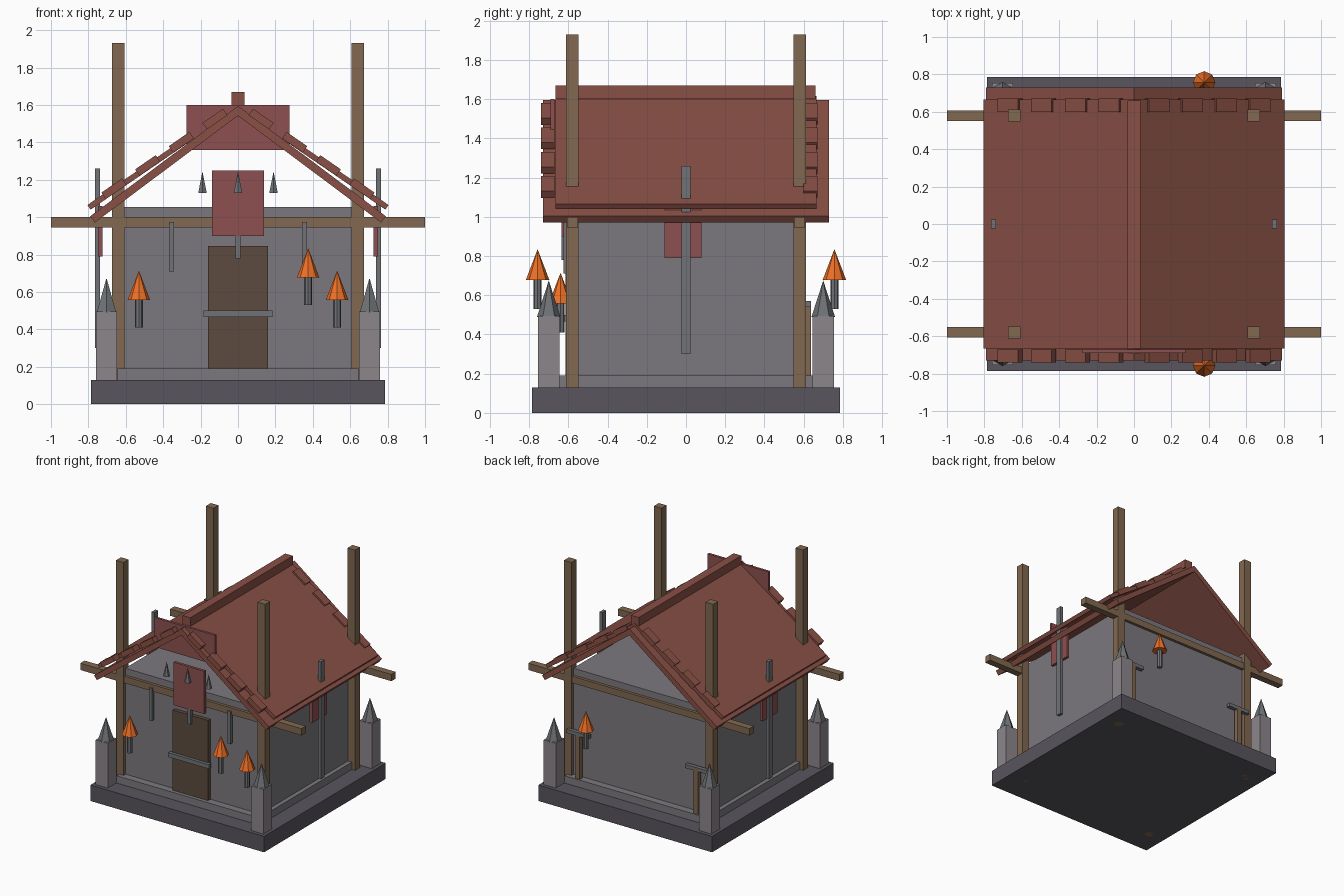
import bpy, math

if "Cube" in bpy.data.objects:
    bpy.data.objects.remove(bpy.data.objects["Cube"])

def mat(name, rgb):
    m = bpy.data.materials.new(name)
    m.diffuse_color = (*rgb, 1)
    m.use_nodes = True
    m.node_tree.nodes["Principled BSDF"].inputs["Base Color"].default_value = m.diffuse_color
    return m

STONE = mat("wall_stone", (0.20, 0.19, 0.21))
DARK = mat("base_stone", (0.10, 0.09, 0.11))
PALE = mat("pale_stone", (0.26, 0.24, 0.26))
WOOD = mat("timber", (0.22, 0.14, 0.08))
DOOR = mat("door_wood", (0.11, 0.07, 0.05))
TILE = mat("roof_red", (0.25, 0.08, 0.06))
CLOTH = mat("banner_red", (0.27, 0.08, 0.08))
IRON = mat("iron", (0.16, 0.17, 0.18))
FLAME = mat("flame", (0.85, 0.16, 0.02))

def box(name, x, y, z, m):
    """Box from (min, max) ranges."""
    bpy.ops.mesh.primitive_cube_add(size=1, location=[(a + b) / 2 for a, b in (x, y, z)])
    o = bpy.context.object
    o.name = name
    o.scale = [b - a for a, b in (x, y, z)]
    o.data.materials.append(m)
    return o

def cone(name, x, y, z0, z1, r0, r1, n, m):
    bpy.ops.mesh.primitive_cone_add(vertices=n, radius1=r0, radius2=r1, depth=z1 - z0,
                                    location=(x, y, (z0 + z1) / 2))
    o = bpy.context.object
    o.name = name
    o.data.materials.append(m)
    return o

def slab(name, p, q, t, y, m):
    """Sloping board: top edge runs p to q in the xz plane, t thick, y range."""
    dx, dz = q[0] - p[0], q[1] - p[1]
    ln = math.hypot(dx, dz)
    nx, nz = -dz / ln, dx / ln
    if nz < 0:
        nx, nz = -nx, -nz
    prof = [p, q, (q[0] - nx * t, q[1] - nz * t), (p[0] - nx * t, p[1] - nz * t)]
    verts = [(a, yy, b) for yy in y for a, b in prof]
    faces = [(0, 1, 2, 3), (7, 6, 5, 4)] + [(i, i + 4, (i + 1) % 4 + 4, (i + 1) % 4) for i in range(4)]
    if dx > 0:
        faces = [f[::-1] for f in faces]
    me = bpy.data.meshes.new(name)
    me.from_pydata(verts, [], [f[::-1] for f in faces])
    me.materials.append(m)
    o = bpy.data.objects.new(name, me)
    bpy.context.collection.objects.link(o)
    return o

# Base, plinth and solid wall block (the gables stay open)
box("base", (-.785, .785), (-.785, .785), (0, .13), DARK)
box("plinth", (-.645, .645), (-.645, .645), (.13, .19), STONE)
box("walls", (-.61, .61), (-.585, .585), (.19, 1.055), STONE)

# Tall corner posts, cross beams and pointed corner pedestals
for sy in (-1, 1):
    box("cross_beam", (-1, 1), (sy * .58 - .028, sy * .58 + .028), (.945, 1.0), WOOD)
    for sx in (-1, 1):
        box("corner_post", (sx * .64 - .034, sx * .64 + .034),
            (sy * .58 - .032, sy * .58 + .032), (0, 1.93), WOOD)
        box("pedestal", (sx * .703 - .055, sx * .703 + .055),
            (sy * .70 - .055, sy * .70 + .055), (.13, .495), PALE)
        cone("pedestal_spike", sx * .703, sy * .70, .49, .675, .06, 0, 6, IRON)

# Roof: two layers per side, ridge cap and edge tiles
for s in (-1, 1):
    slab("lower_roof", (0, 1.595), (s * .79, 1.005), .042, (-.73, .73), TILE)
    slab("upper_roof", (0, 1.617), (s * .805, 1.065), .03, (-.665, .665), TILE)
    for i in range(4):
        a, b = .08 + i * .18, .19 + i * .18
        for y in ((-.74, -.67), (.6, .67)):
            slab("edge_tile", (s * a, 1.635 - .69 * a), (s * b, 1.635 - .69 * b), .042, y, TILE)
box("ridge_cap", (-.035, .035), (-.665, .66), (1.6, 1.67), TILE)
box("gable_plate", (-.275, .275), (-.69, -.67), (1.36, 1.6), CLOTH)

# Door, crossbar and hanging sign with spikes
box("door", (-.16, .16), (-.615, -.57), (.19, .845), DOOR)
box("door_bar", (-.185, .185), (-.64, -.61), (.465, .5), IRON)
box("sign", (-.14, .14), (-.636, -.614), (.9, 1.25), CLOTH)
box("sign_hanger", (-.014, .014), (-.635, -.61), (.78, .92), IRON)
for x in (-.19, 0, .19):
    cone("sign_spike", x, -.65, 1.13, 1.245, .026, 0, 6, IRON)
for s in (-1, 1):
    box("beam_hanger", (s * .355 - .014, s * .355 + .014), (-.625, -.595), (.71, .975), IRON)

# Side banner poles and banners
for s in (-1, 1):
    box("banner_pole", (s * .752 - .013, s * .752 + .013), (-.024, .024), (.3, 1.26), IRON)
    box("side_banner", (s * .737 - .012, s * .737 + .012), (-.11, .08), (.79, 1.06), CLOTH)

# Torches
for x, y, z in ((-.53, -.64, .41), (.53, -.64, .41), (.375, -.757, .53), (.375, .757, .53)):
    cone("torch_handle", x, y, z, z + .15, .021, .021, 8, IRON)
    cone("torch_flame", x, y, z + .148, z + .305, .06, 0, 8, FLAME)

# Tools standing against the back wall
for x in (-.535, .535):
    box("tool_handle", (x - .02, x + .02), (.6, .637), (.19, .565), WOOD)
    box("tool_head", (x - .1, x + .1), (.605, .637), (.54, .57), IRON)
